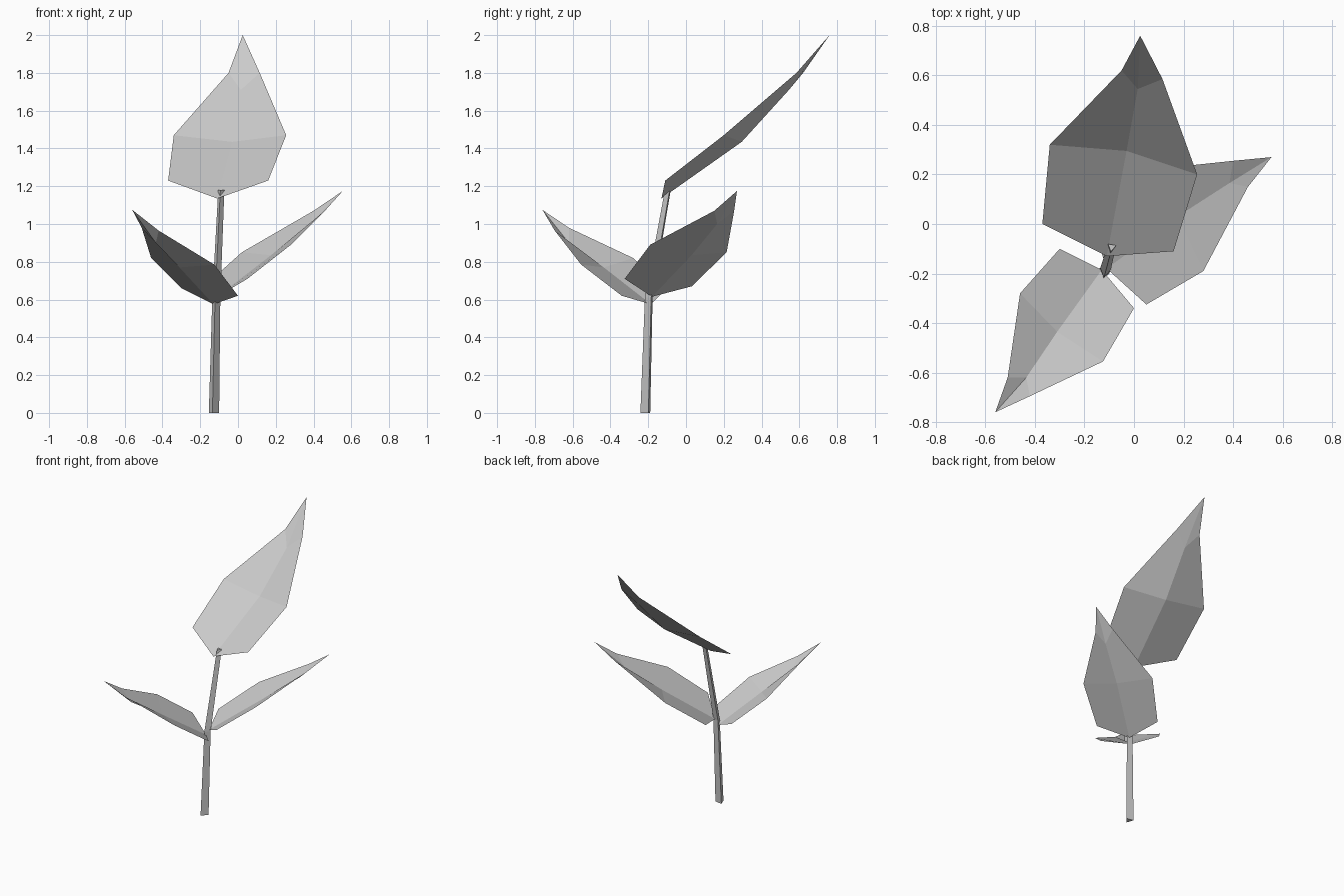
import bpy
import math

cube = bpy.data.objects.get("Cube")
if cube:
    bpy.data.objects.remove(cube, do_unlink=True)

# One flat grey for the whole plant
grey = bpy.data.materials.new("plain_grey")
grey.use_nodes = True
colour = (0.6, 0.6, 0.6, 1)
grey.diffuse_color = colour
grey.node_tree.nodes["Principled BSDF"].inputs["Base Color"].default_value = colour


def add_part(name, verts, faces):
    mesh = bpy.data.meshes.new(name)
    mesh.from_pydata(verts, [], faces)
    mesh.update()
    mesh.materials.append(grey)
    part = bpy.data.objects.new(name, mesh)
    bpy.context.collection.objects.link(part)
    return part


def add_leaf(name, base, shoulders, middle, upper, tip):
    """Folded leaf: shoulders are (left, right), the ribs are (left, crease, right)."""
    verts = [base, *shoulders, *middle, *upper, tip]
    b, sl, sr, ml, mc, mr, ul, uc, ur, t = range(len(verts))
    faces = [
        (b, mc, ml, sl), (b, sr, mr, mc),      # broad lower half
        (mc, uc, ul, ml), (mc, mr, ur, uc),    # tapering upper half
        (uc, t, ul), (uc, ur, t),              # pointed end
    ]
    return add_part(name, verts, faces)


def add_stem(name, rings, sides=3, turn=math.radians(-100)):
    """Tapering prism through rings of (x, y, z, radius)."""
    verts = []
    for x, y, z, radius in rings:
        for i in range(sides):
            a = turn + math.tau * i / sides
            verts.append((x + radius * math.cos(a), y + radius * math.sin(a), z))
    faces = [tuple(reversed(range(sides))),
             tuple(range(len(verts) - sides, len(verts)))]
    for ring in range(len(rings) - 1):
        low, high = ring * sides, (ring + 1) * sides
        for i in range(sides):
            j = (i + 1) % sides
            faces.append((low + i, low + j, high + j, high + i))
    return add_part(name, verts, faces)


# Bent three-sided stem
add_stem("stem", [(-.13, -.21, 0, .032), (-.117, -.193, .61, .025),
                  (-.09, -.093, 1.18, .019)])

# Large leaf at the top, leaning back
add_leaf("top_leaf", (-.11, -.13, 1.135),
         [(-.37, 0, 1.23), (.16, -.11, 1.23)],
         [(-.34, .32, 1.47), (-.03, .295, 1.435), (.255, .2, 1.47)],
         [(-.05, .62, 1.8), (.015, .545, 1.71), (.115, .585, 1.8)],
         (.025, .76, 2))

# Lower leaf reaching left and back
add_leaf("left_leaf", (-.11, -.18, .615),
         [(-.18, .03, .67), (.05, -.325, .71)],
         [(.02, .215, .85), (.175, .03, .835), (.28, -.19, .89)],
         [(.4, .255, 1.07), (.385, .165, 1), (.46, .15, 1.07)],
         (.555, .27, 1.175))

# Lower leaf reaching right and forward
add_leaf("right_leaf", (-.13, -.185, .575),
         [(0, -.34, .62), (-.3, -.1, .66)],
         [(-.125, -.555, .785), (-.31, -.435, .77), (-.46, -.28, .82)],
         [(-.42, -.695, .965), (-.435, -.62, .9), (-.51, -.62, .98)],
         (-.56, -.76, 1.075))
